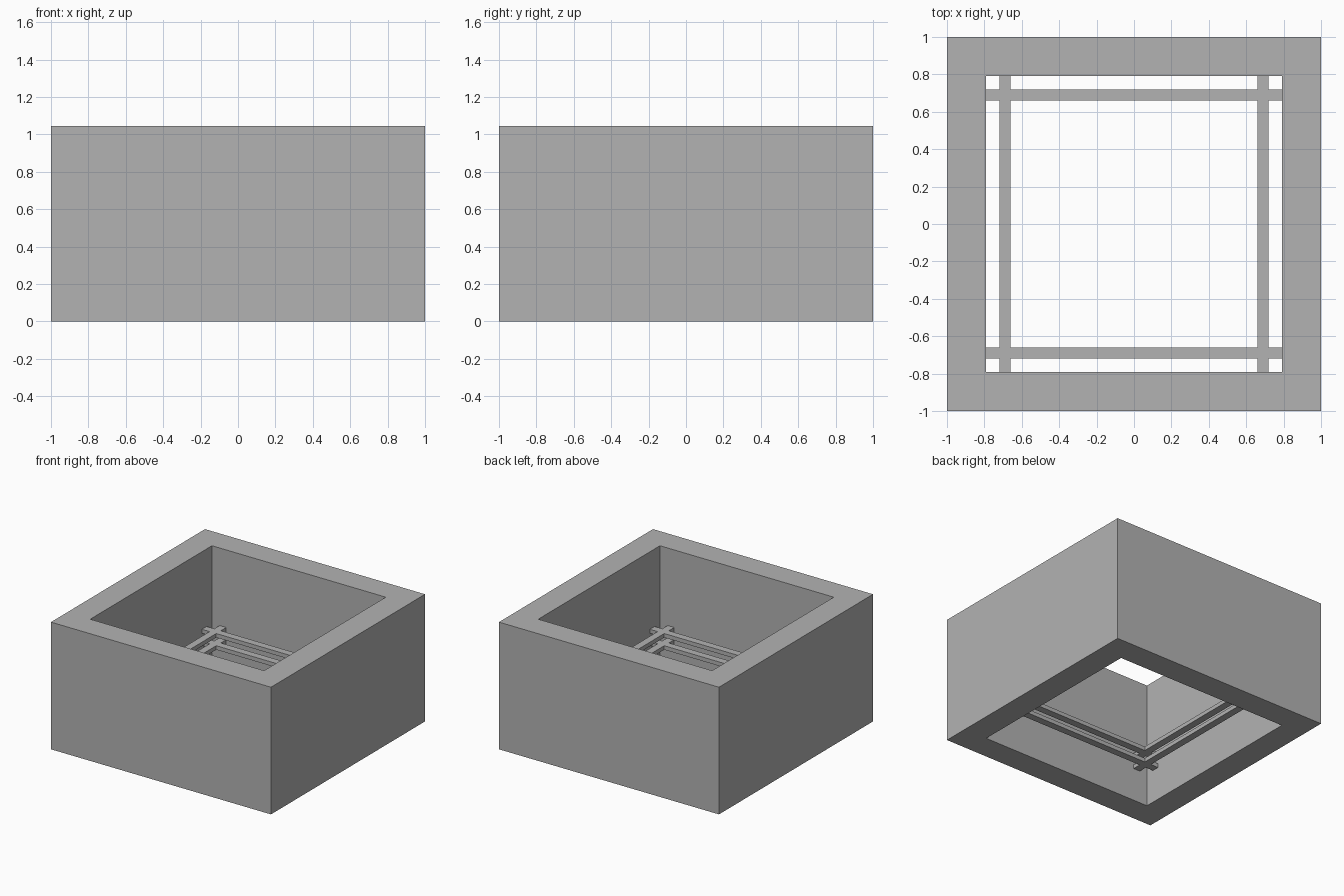
import bpy
import bmesh

cube = bpy.data.objects.get("Cube")
if cube:
    bpy.data.objects.remove(cube, do_unlink=True)

grey = bpy.data.materials.new("plain_grey")
grey.use_nodes = True
colour = (0.45, 0.45, 0.45, 1)
grey.diffuse_color = colour
grey.node_tree.nodes["Principled BSDF"].inputs["Base Color"].default_value = colour


def lattice(name, cuts, solid, bottom, top):
    """Solid slab on a square grid, keeping cells in the chosen rows and columns."""
    bm = bmesh.new()
    count = len(cuts)
    grid = [[bm.verts.new((x, y, bottom)) for y in cuts] for x in cuts]
    for i in range(count - 1):
        for j in range(count - 1):
            if i in solid or j in solid:
                bm.faces.new((grid[i][j], grid[i + 1][j],
                              grid[i + 1][j + 1], grid[i][j + 1]))
    # Raise the flat pattern into a closed solid
    raised = bmesh.ops.extrude_face_region(bm, geom=bm.faces[:], use_keep_orig=True)
    verts = [v for v in raised["geom"] if isinstance(v, bmesh.types.BMVert)]
    bmesh.ops.translate(bm, verts=verts, vec=(0, 0, top - bottom))
    loose = [v for v in bm.verts if not v.link_faces]
    bmesh.ops.delete(bm, geom=loose, context='VERTS')
    bmesh.ops.recalc_face_normals(bm, faces=bm.faces[:])
    # Merge coplanar cells into clean flat faces
    bmesh.ops.dissolve_limit(bm, angle_limit=0.01, verts=bm.verts[:], edges=bm.edges[:])
    bmesh.ops.triangulate(bm, faces=[f for f in bm.faces if len(f.verts) > 4])
    mesh = bpy.data.meshes.new(name)
    bm.to_mesh(mesh)
    bm.free()
    mesh.materials.append(grey)
    obj = bpy.data.objects.new(name, mesh)
    bpy.context.collection.objects.link(obj)
    return obj


# Thick square walls, open at the top and bottom
outer, inner = 1.0, 0.79
lattice("box_walls", [-outer, -inner, inner, outer], (0, 2), 0, 1.045)

# Two tiers of crossed bars spanning the opening
bar_cuts = [-inner, -0.72, -0.66, 0.66, 0.72, inner]
for name, bottom in (("lower_bars", 0.275), ("upper_bars", 0.375)):
    lattice(name, bar_cuts, (1, 3), bottom, bottom + 0.033)
